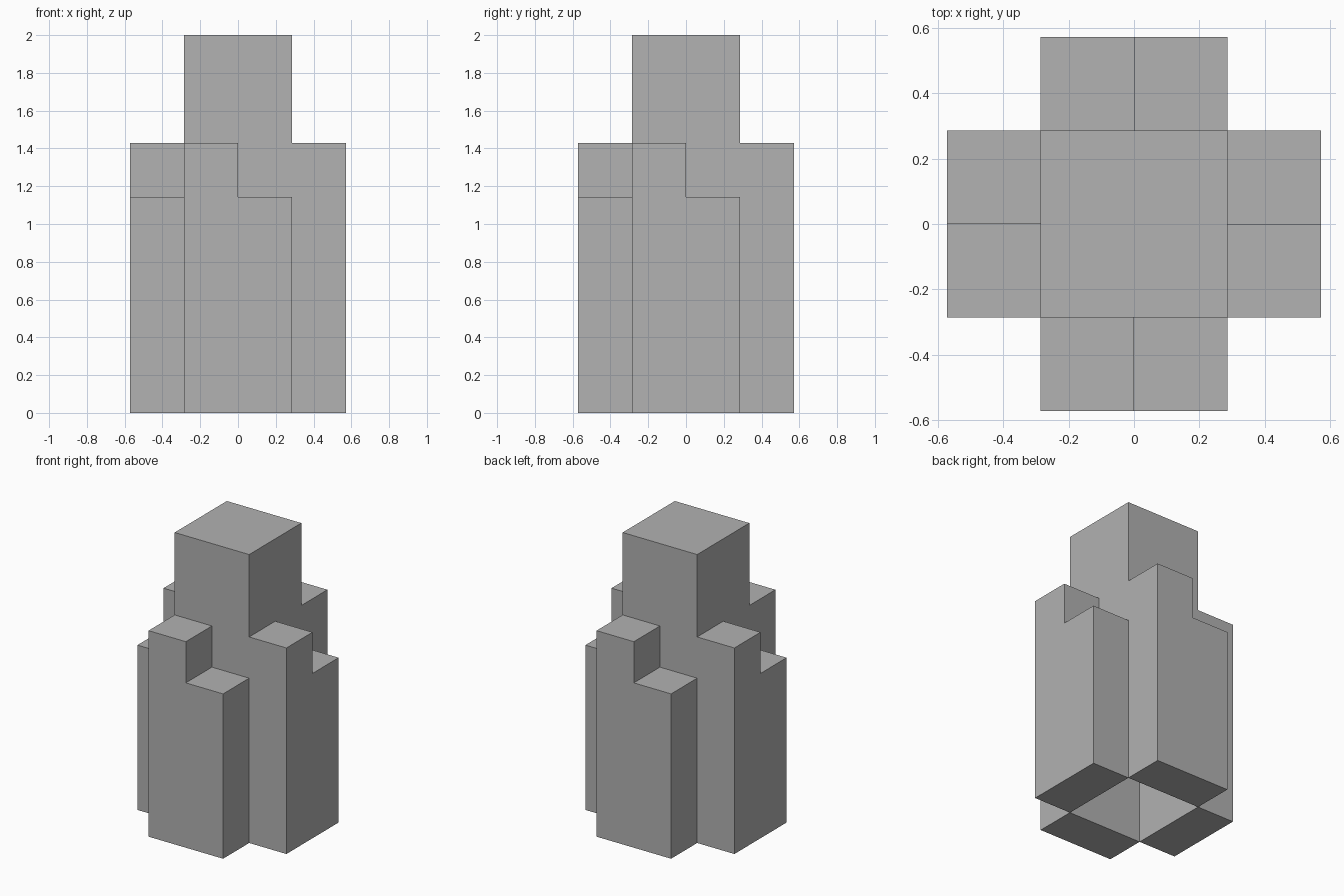
import bpy
import bmesh
import math
from mathutils import Matrix, Vector

cube = bpy.data.objects.get("Cube")
if cube:
    bpy.data.objects.remove(cube, do_unlink=True)

UNIT = 2 / 7            # half the width of the core
HIGH, LOW = 5 * UNIT, 4 * UNIT

grey = bpy.data.materials.new("plain grey")
grey.use_nodes = True
COLOUR = (0.445, 0.445, 0.445, 1)
grey.diffuse_color = COLOUR
grey.node_tree.nodes["Principled BSDF"].inputs["Base Color"].default_value = COLOUR


def prism(name, profile, y_start, y_end, open_side, turn=0):
    """Extrude an x-z profile along y, leave out the side facing open_side, turn it about z."""
    bm = bmesh.new()
    base = bm.faces.new([bm.verts.new((x, y_start, z)) for x, z in profile])
    grown = bmesh.ops.extrude_face_region(bm, geom=[base], use_keep_orig=True)
    moved = [v for v in grown["geom"] if isinstance(v, bmesh.types.BMVert)]
    bmesh.ops.translate(bm, verts=moved, vec=(0, y_end - y_start, 0))
    bmesh.ops.recalc_face_normals(bm, faces=bm.faces)
    hidden = [f for f in bm.faces if f.normal.dot(Vector(open_side)) > 0.9]
    bmesh.ops.delete(bm, geom=hidden, context="FACES")
    bm.transform(Matrix.Rotation(turn, 4, "Z"))
    mesh = bpy.data.meshes.new(name)
    bm.to_mesh(mesh)
    bm.free()
    mesh.materials.append(grey)
    obj = bpy.data.objects.new(name, mesh)
    bpy.context.collection.objects.link(obj)


# Tall square core, hollow and open underneath
core = [(-UNIT, 0), (UNIT, 0), (UNIT, 2), (-UNIT, 2)]
prism("core_tower", core, -UNIT, UNIT, (0, 0, -1))

# Four stepped buttresses, the same shape turned around the core
step = [(-UNIT, 0), (UNIT, 0), (UNIT, LOW), (0, LOW), (0, HIGH), (-UNIT, HIGH)]
for i, side in enumerate(("front", "left", "back", "right")):
    prism(side + "_buttress", step, -2 * UNIT, -UNIT, (0, 1, 0), i * math.pi / 2)
